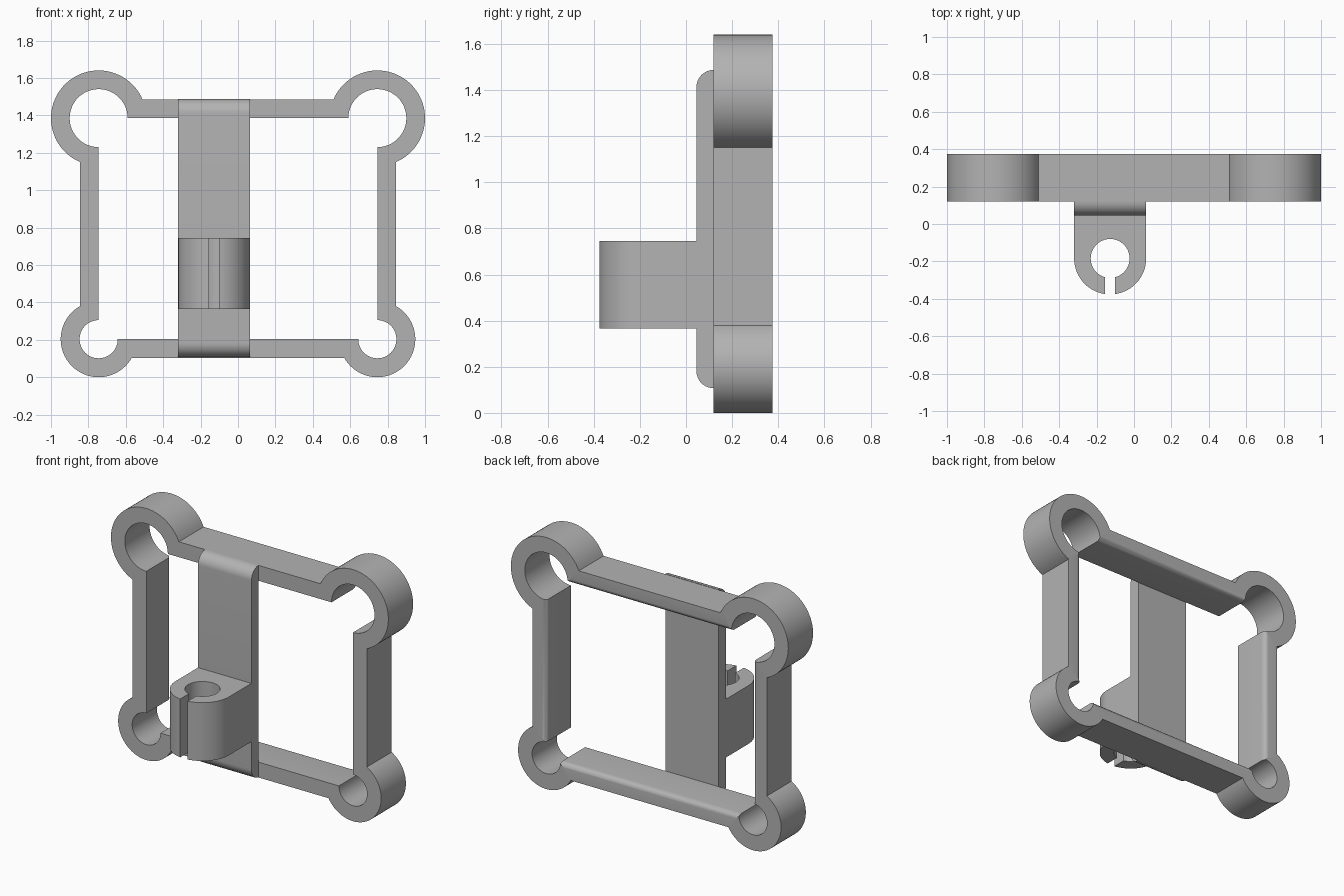
import bpy, bmesh
from math import sin, cos, asin, pi, sqrt, radians
from mathutils import Vector

cube = bpy.data.objects.get("Cube")
if cube:
    bpy.data.objects.remove(cube)

grey = bpy.data.materials.new("plain grey")
grey.use_nodes = True
colour = (0.45, 0.45, 0.45, 1)
grey.diffuse_color = colour
grey.node_tree.nodes["Principled BSDF"].inputs["Base Color"].default_value = colour


def arc(cx, cy, r, start, end, n):
    return [(cx + r * cos(start + (end - start) * i / n),
             cy + r * sin(start + (end - start) * i / n)) for i in range(n + 1)]


def finish(name, bm):
    bmesh.ops.recalc_face_normals(bm, faces=bm.faces[:])
    mesh = bpy.data.meshes.new(name)
    bm.to_mesh(mesh)
    bm.free()
    mesh.materials.append(grey)
    obj = bpy.data.objects.new(name, mesh)
    bpy.context.collection.objects.link(obj)
    bpy.ops.object.select_all(action='DESELECT')
    obj.select_set(True)
    bpy.context.view_layer.objects.active = obj
    bpy.ops.object.shade_smooth_by_angle(angle=radians(30))
    return obj


def extrude(name, points, offset):
    """Closed profile of 3D points pushed along offset."""
    bm = bmesh.new()
    face = bm.faces.new([bm.verts.new(p) for p in points])
    result = bmesh.ops.extrude_face_region(bm, geom=[face], use_keep_orig=True)
    moved = [v for v in result["geom"] if isinstance(v, bmesh.types.BMVert)]
    bmesh.ops.translate(bm, verts=moved, vec=Vector(offset))
    return finish(name, bm)


# Frame: bars and open corner sockets as one strip between two outlines
WALL, HALF, SEG = 0.1, 0.745, 48
FRONT, BACK = 0.12, 0.375
corners = [  # x, z, outer radius, inner radius, turn
    (HALF, 0.203, 0.203, 0.102, -pi / 2),
    (HALF, 1.385, 0.255, 0.155, 0),
    (-HALF, 1.385, 0.255, 0.155, pi / 2),
    (-HALF, 0.203, 0.203, 0.102, pi),
]
outer, inner = [], []
for x, z, big, small, turn in corners:
    lean = asin(WALL / big)
    outer += arc(x, z, big, turn - pi / 2 + lean, turn + pi - lean, SEG)
    inner += arc(x, z, small, turn - pi / 2, turn + pi, SEG)

bm = bmesh.new()
rings = [[bm.verts.new((x, y, z)) for x, z in loop]
         for loop, y in ((outer, FRONT), (outer, BACK), (inner, BACK), (inner, FRONT))]
count = len(outer)
for k in range(4):
    a, b = rings[k], rings[(k + 1) % 4]
    for i in range(count):
        j = (i + 1) % count
        bm.faces.new((a[i], a[j], b[j], b[i]))

# Soften the rear inner edge of each bar
soft = []
for c in range(4):
    end = c * (SEG + 1) + SEG
    soft.append(bm.edges.get((rings[2][end], rings[2][(end + 1) % count])))
bmesh.ops.bevel(bm, geom=soft, offset=0.03, segments=5, profile=0.5, affect='EDGES')
finish("corner_socket_frame", bm)

# Upright strap with rounded front ends
LEFT, RIGHT = -0.32, 0.065
LOW, HIGH, ROUND, FACE = 0.107, 1.487, 0.075, 0.045
side = [(FRONT, LOW), (FRONT, HIGH)]
side += arc(FACE + ROUND, HIGH - ROUND, ROUND, pi / 2, pi, 12)[1:]
side += arc(FACE + ROUND, LOW + ROUND, ROUND, pi, 3 * pi / 2, 12)[:-1]
extrude("upright_strap", [(LEFT, y, z) for y, z in side], (RIGHT - LEFT, 0, 0))

# Split clip: rounded block with a bore and a front slot
CX, CY, BORE, SLOT = (LEFT + RIGHT) / 2, -0.184, 0.104, 0.027
R = (RIGHT - LEFT) / 2
gap_out, gap_in = asin(SLOT / R), asin(SLOT / BORE)
clip = [(RIGHT, FACE), (LEFT, FACE)]
clip += arc(CX, CY, R, pi, 3 * pi / 2 - gap_out, 24)
clip += arc(CX, CY, BORE, 3 * pi / 2 - gap_in, -pi / 2 + gap_in, 56)
clip += arc(CX, CY, R, -pi / 2 + gap_out, 0, 24)
extrude("split_clip", [(x, y, 0.365) for x, y in clip], (0, 0, 0.38))
